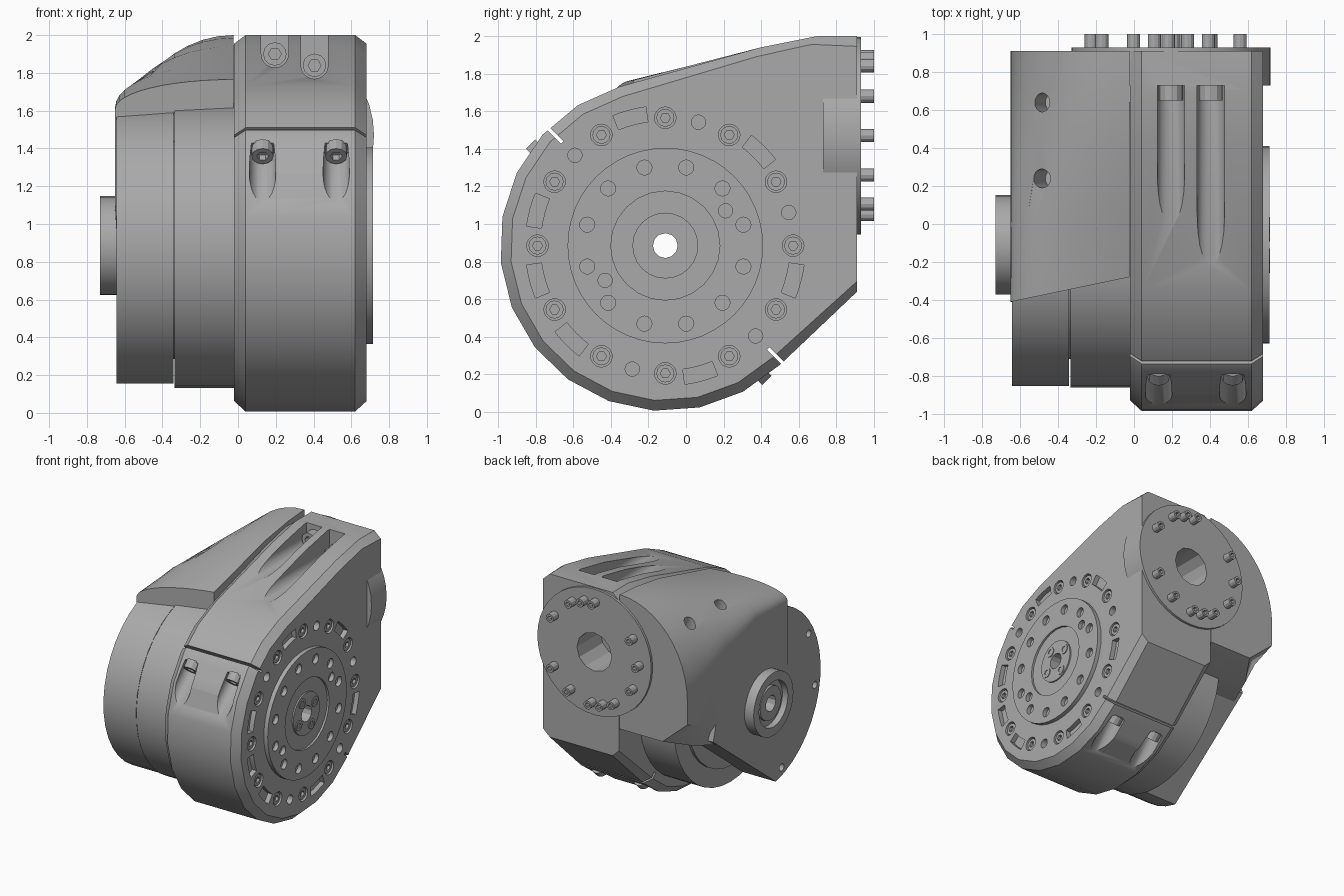
import bpy, bmesh, math
from mathutils import Vector, Matrix

if "Cube" in bpy.data.objects:
    bpy.data.objects.remove(bpy.data.objects["Cube"], do_unlink=True)

AY, AZ = -0.11, 0.885            # main axis, running along x
FX, FZ = 0.195, 1.47             # flange axis, running along y
X, Y, Z = Vector((1, 0, 0)), Vector((0, 1, 0)), Vector((0, 0, 1))

metal = bpy.data.materials.new("grey_metal")
metal.use_nodes = True
grey = (0.4, 0.4, 0.4, 1)
metal.diffuse_color = grey
metal.node_tree.nodes["Principled BSDF"].inputs["Base Color"].default_value = grey
parts = []


def make(name, bm):
    bmesh.ops.recalc_face_normals(bm, faces=bm.faces)
    me = bpy.data.meshes.new(name)
    bm.to_mesh(me)
    bm.free()
    me.materials.append(metal)
    ob = bpy.data.objects.new(name, me)
    bpy.context.collection.objects.link(ob)
    parts.append(ob)
    return ob


def cut(target, bm):
    cutter = make("cutter", bm)
    parts.remove(cutter)
    cutter.hide_render = True
    mod = target.modifiers.new("cut", 'BOOLEAN')
    mod.operation, mod.solver, mod.object = 'DIFFERENCE', 'EXACT', cutter
    dg = bpy.context.evaluated_depsgraph_get()
    me = bpy.data.meshes.new_from_object(target.evaluated_get(dg))
    target.modifiers.clear()
    target.data = me
    bpy.data.objects.remove(cutter, do_unlink=True)


def cyl(bm, p, d, r, length, n=32):
    d = Vector(d).normalized()
    m = Matrix.Translation(Vector(p) + d * length / 2) @ d.to_track_quat('Z', 'Y').to_matrix().to_4x4()
    bmesh.ops.create_cone(bm, cap_ends=True, segments=n, radius1=r, radius2=r, depth=length, matrix=m)
    return bm


def cylinder(name, p, d, r, length, n=32):
    return make(name, cyl(bmesh.new(), p, d, r, length, n))


def loft(bm, rings):
    rows = [[bm.verts.new(p) for p in ring] for ring in rings]
    n = len(rows[0])
    for a, b in zip(rows, rows[1:]):
        for i in range(n):
            j = (i + 1) % n
            bm.faces.new((a[i], a[j], b[j], b[i]))
    bm.faces.new(rows[0])
    bm.faces.new(rows[-1])
    return bm


def screw(bm, p, d, r, h):
    # round head with a hexagonal socket
    d = Vector(d).normalized()
    q = d.to_track_quat('Z', 'Y')

    def ring(height, rad, hexed):
        return [Vector(p) + q @ Vector((math.cos(i * math.pi / 6), math.sin(i * math.pi / 6), 0))
                * rad * (0.866 if hexed and i % 2 else 1) + d * height for i in range(12)]
    loft(bm, [ring(0, r, 0), ring(h, r, 0), ring(h, r * .55, 1), ring(h * .5, r * .55, 1)])


def polar(x, r, deg):
    a = math.radians(deg)
    return Vector((x, AY + r * math.cos(a), AZ + r * math.sin(a)))


# Main housing: round front running into a flat back, chamfered on both sides
arc = [polar(0, 0.88, 106 + 16 * i) for i in range(14)]
profile = [(p.y, p.z) for p in arc] + [(0.91, 0.64), (0.91, 2.0), (0.7, 2.0), (0.4, 1.94)]


def section(x, inset):
    out = []
    for y, z in profile:
        v = Vector((y - AY, z - AZ))
        if y > 0.9:
            z += inset if z < 1 else -inset
        else:
            y, z = Vector((AY, AZ)) + v * (1 - inset / v.length)
        out.append((x, y, z))
    return out


housing = make("main_housing", loft(bmesh.new(), [
    section(-0.02, 0.055), section(0.04, 0), section(0.62, 0), section(0.68, 0.055)]))

# Clamp slits on the split plane
bm = bmesh.new()
for deg in (135, 315):
    m = Matrix.Translation(polar(0.33, 0.86, deg)) @ Matrix.Rotation(math.radians(deg), 4, 'X')
    bmesh.ops.create_cube(bm, size=1, matrix=m @ Matrix.Diagonal((1, 0.17, 0.02, 1)))
cut(housing, bm)

# Clamp screw pockets beside both slits
down = Vector((0, -1, -1)).normalized()
bm, clamp = bmesh.new(), bmesh.new()
for deg in (135, 315):
    for x in (0.13, 0.52):
        p = polar(x, 0.83, deg) + down * 0.1
        cyl(bm, p, down, 0.07, 0.7, 24)
        screw(clamp, p - down * 0.01, down, 0.058, 0.07)
cut(housing, bm)
make("clamp_screws", clamp)

# Long open screw channels in the top
bm, top = bmesh.new(), bmesh.new()
for x, z in ((0.195, 1.9), (0.405, 1.84)):
    channel = [(x + 0.072 * math.cos(a), z + 0.072 * math.sin(a))
               for a in (math.pi + i * math.pi / 10 for i in range(11))]
    channel += [(x + 0.072, 2.2), (x - 0.072, 2.2)]
    loft(bm, [[(cx, y, cz) for cx, cz in channel] for y in (0.73, -0.9)])
    screw(top, (x, 0.74, z), -Y, 0.062, 0.09)
cut(housing, bm)
make("top_screws", top)

# Counterbores, small holes and curved pockets round the output face
bm, ring_screws = bmesh.new(), bmesh.new()
for i in range(12):
    cyl(bm, polar(0.63, 0.68, 30 * i), X, 0.057, 0.2, 20)
    screw(ring_screws, polar(0.625, 0.68, 30 * i), X, 0.048, 0.045)
for deg in (15, 75, 135, 255, 315):
    cyl(bm, polar(0.62, 0.68, deg), X, 0.038, 0.2, 16)
for deg in (45, 105, 165, 195, 225, 285, 345):
    steps = [deg - 7 + 3.5 * i for i in range(5)]
    loft(bm, [[polar(x, 0.745, a) for a in steps] + [polar(x, 0.665, a) for a in reversed(steps)]
              for x in (0.64, 0.8)])
cut(housing, bm)
make("ring_screws", ring_screws)

# Output disc with its bolt circle and recessed hub
disc = cylinder("output_disc", polar(0.64, 0, 0), X, 0.52, 0.075, 48)
bm = cyl(bmesh.new(), polar(0.698, 0, 0), X, 0.29, 0.1, 24)
for i in range(12):
    cyl(bm, polar(0.67, 0.43, 15 + 30 * i), X, 0.04, 0.2, 16)
for deg in (30, 210):
    cyl(bm, polar(0.67, 0.37, deg), X, 0.038, 0.2, 16)
cut(disc, bm)
hub = cylinder("output_hub", polar(0.66, 0, 0), X, 0.175, 0.05, 24)
bm = bmesh.new()
for i in range(4):
    screw(bm, polar(0.70, 0.122, 30 + 90 * i), X, 0.042, 0.016)
make("hub_screws", bm)

# Motor drum, end cap with a flat cut below, and the end boss
drum = cylinder("motor_drum", polar(-0.335, 0, 0), X, 0.752, 0.335, 40)
cap_outline = [(p.y, p.z) for p in (polar(0, 0.745, 96 + 9 * i) for i in range(19))]
cap_outline += [(0.56, 0.8), (0.45, 1.2)]
cap = make("end_cap", loft(bmesh.new(), [[(x, y, z) for y, z in cap_outline] for x in (-0.643, -0.342)]))
groove = cylinder("drum_groove", polar(-0.36, 0, 0), X, 0.6, 0.05)
boss = cylinder("end_boss", polar(-0.73, 0, 0), X, 0.262, 0.12, 32)
cut(boss, cyl(bmesh.new(), polar(-0.8, 0, 0), X, 0.19, 0.12, 24))
seat = cylinder("boss_inner_ring", polar(-0.705, 0, 0), X, 0.14, 0.08, 24)

# Swept hood: y inner, y outer, crown, side edge, underside, lower corner x
stations = [(-0.28, -0.41, 1.765, 1.61, 0.9, -0.64), (0.05, 0, 1.85, 1.62, 0.8, -0.64),
            (0.4, 0.4, 1.94, 1.5, 0.72, -0.64), (0.7, 0.7, 1.985, 1.35, 0.8, -0.55),
            (0.91, 0.91, 2.0, 1.27, 0.88, -0.42)]
rings = []
for y0, y1, crown, edge, base, corner in stations:
    ring = []
    for i in range(13):
        a = i * math.pi / 24
        s = math.sin(a)
        ring.append((-0.025 - 0.625 * s, y0 + (y1 - y0) * s, edge + (crown - edge) * math.cos(a)))
    ring += [(-0.65, y1, base + 0.2), (corner, y1, base), (-0.025, y0, base)]
    rings.append(ring)
hood = make("hood", loft(bmesh.new(), rings))
bm = bmesh.new()
for y in (0.24, 0.64):
    cyl(bm, (-0.42, y, 1.6), (-0.35, 0, 1), 0.05, 0.5, 20)
cut(hood, bm)

# Holes in the end cap rim
bm = bmesh.new()
for deg in (150, 190, 250):
    cyl(bm, polar(-0.8, 0.68, deg), X, 0.03, 0.25, 12)
cut(cap, bm)

# Rear flange with centre recess and pins
flange = cylinder("rear_flange", (FX, 0.73, FZ), Y, 0.525, 0.2, 40)
for ob in (flange, housing):
    cut(ob, cyl(bmesh.new(), (FX, 0.62, FZ), Y, 0.16, 0.5, 12))
bm = bmesh.new()
for deg in (30, 62, 78, 92, 150, 180, 210, 242, 258, 272, 300, 330):
    a = math.radians(deg)
    screw(bm, (FX + 0.42 * math.cos(a), 0.92, FZ + 0.42 * math.sin(a)), Y, 0.035, 0.08)
make("flange_pins", bm)

# Cable bore straight through the main axis
for ob in (housing, disc, hub, drum, cap, groove, boss, seat, hood):
    cut(ob, cyl(bmesh.new(), polar(-1, 0, 0), X, 0.066, 2, 12))

# Smooth shading with sharp edges kept
bpy.ops.object.select_all(action='DESELECT')
for ob in parts:
    ob.select_set(True)
bpy.context.view_layer.objects.active = housing
bpy.ops.object.shade_smooth_by_angle(angle=math.radians(28))
